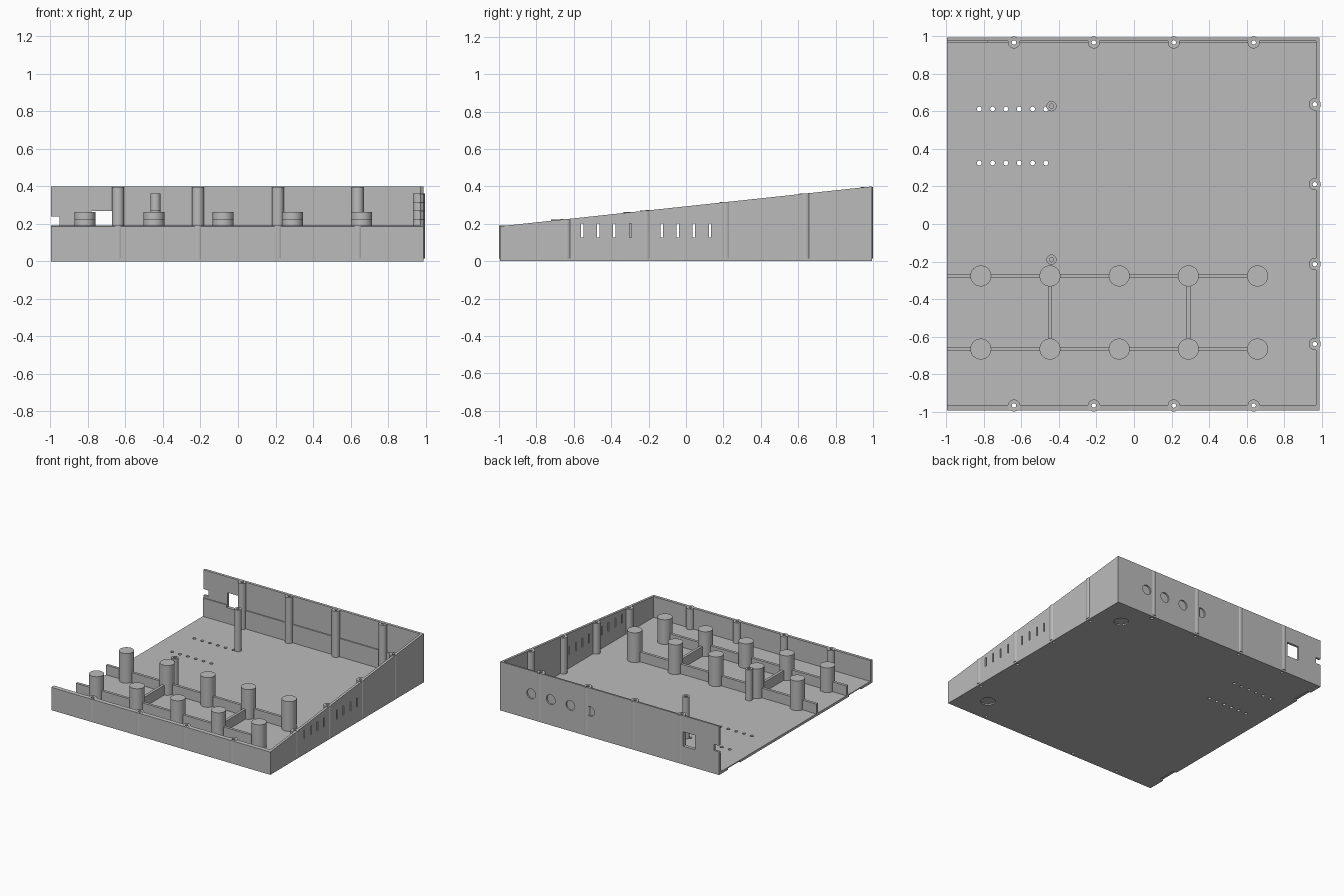
import bpy, bmesh
from mathutils import Matrix, Vector

if "Cube" in bpy.data.objects:
    bpy.data.objects.remove(bpy.data.objects["Cube"], do_unlink=True)

grey = bpy.data.materials.new("plain_grey")
grey.use_nodes = True
grey.diffuse_color = (0.5, 0.5, 0.5, 1)
grey.node_tree.nodes["Principled BSDF"].inputs["Base Color"].default_value = (0.5, 0.5, 0.5, 1)

X0, X1, Y = -0.997, 0.99, 0.995     # outer extents
FLOOR = 0.02


def rim(y):
    """Height of the sloping rim at depth y."""
    return 0.187 + 0.213 * (y + Y) / (2 * Y)


def box(bm, lo, hi):
    lo, hi = Vector(lo), Vector(hi)
    size = Matrix.Diagonal((*(hi - lo), 1))
    bmesh.ops.create_cube(bm, size=1, matrix=Matrix.Translation((lo + hi) / 2) @ size)


def rod(bm, x, y, z0, z1, r, segs=32):
    bmesh.ops.create_cone(bm, cap_ends=True, segments=segs, radius1=r, radius2=r, depth=z1 - z0,
                          matrix=Matrix.Translation((x, y, (z0 + z1) / 2)))


def make(name, bm):
    bmesh.ops.recalc_face_normals(bm, faces=bm.faces)
    mesh = bpy.data.meshes.new(name)
    bm.to_mesh(mesh)
    bm.free()
    mesh.materials.append(grey)
    ob = bpy.data.objects.new(name, mesh)
    bpy.context.scene.collection.objects.link(ob)
    return ob


def cut(ob, *cutters):
    for c in cutters:
        m = ob.modifiers.new(c.name, 'BOOLEAN')
        m.operation, m.solver, m.object = 'DIFFERENCE', 'EXACT', c
    dg = bpy.context.evaluated_depsgraph_get()
    dg.update()
    mesh = bpy.data.meshes.new_from_object(ob.evaluated_get(dg))
    ob.modifiers.clear()
    ob.data = mesh


# Wedge-shaped solid for the shell
bm = bmesh.new()
profile = [(-Y, 0), (Y, 0), (Y, rim(Y)), (-Y, rim(-Y))]
face = bm.faces.new([bm.verts.new((X0, y, z)) for y, z in profile])
ext = bmesh.ops.extrude_face_region(bm, geom=[face])
bmesh.ops.translate(bm, vec=(X1 - X0, 0, 0), verts=[v for v in ext["geom"] if isinstance(v, bmesh.types.BMVert)])
shell = make("case_shell", bm)

# Cavity, open on one side, plus the thinner upper back wall
bm = bmesh.new()
box(bm, (-1.2, -0.965, FLOOR), (0.97, 0.968, 1))
cavity = make("cavity_cutter", bm)
bm = bmesh.new()
box(bm, (-1.2, 0.9, 0.17), (0.97, 0.977, 1))
lip = make("lip_cutter", bm)

# Openings in walls and floor
bm = bmesh.new()
for start in (-0.555, -0.13):
    for i in range(4):
        y = start + i * 0.086
        box(bm, (0.9, y - 0.006, 0.127), (1.1, y + 0.006, 0.202))
box(bm, (-0.78, 0.9, 0.15), (-0.67, 1.1, 0.268))             # socket window
box(bm, (-1.1, 0.9, 0.19), (-0.953, 1.1, 0.24))              # edge notch
for y in (-0.77, 0.8):                                       # latch recesses
    box(bm, (-1.1, y - 0.08, -0.1), (-0.965, y + 0.08, 0.012))
for y in (0.613, 0.325):                                     # vent holes
    for i in range(6):
        rod(bm, -0.825 + i * 0.071, y, -0.1, 0.1, 0.013, 16)
for y in (-0.78, 0.78):                                      # foot recesses
    rod(bm, 0.78, y, -0.1, 0.01, 0.055)
for i in range(4):                                           # blind round sockets
    bmesh.ops.create_cone(bm, cap_ends=True, segments=32, radius1=0.04, radius2=0.04, depth=0.2,
                          matrix=Matrix.Translation((0.175 + i * 0.178, 1.083, 0.21))
                          @ Matrix.Rotation(1.5708, 4, 'X'))
openings = make("opening_cutter", bm)

# Screw bosses along three walls, with their drill holes
steps = [-0.64 + i * 0.426 for i in range(4)]
spots = [(x, s * 0.968) for x in steps for s in (-1, 1)] + [(0.964, y) for y in steps]
bm, drill = bmesh.new(), bmesh.new()
for x, y in spots:
    rod(bm, x, y, 0.015, rim(y), 0.032)
    rod(drill, x, y, -0.1, 1, 0.012, 16)
bosses = make("wall_bosses", bm)
drills = make("drill_cutter", drill)

# Free standing screw posts
bm, drill = bmesh.new(), bmesh.new()
for y in (-0.19, 0.628):
    rod(bm, -0.44, y, 0.015, rim(y), 0.027)
    rod(drill, -0.44, y, rim(y) - 0.1, 1, 0.012, 16)
posts = make("screw_posts", bm)
post_drills = make("post_drill_cutter", drill)

cut(shell, cavity, lip, openings, drills)
cut(bosses, drills)
cut(posts, post_drills)
for c in (cavity, lip, openings, drills, post_drills):
    bpy.data.objects.remove(c, do_unlink=True)

# Support pegs in two rows
rows = (-0.667, -0.277)
bm = bmesh.new()
for y in rows:
    for i in range(5):
        rod(bm, -0.817 + i * 0.369, y, 0.015, rim(y), 0.056, 40)
pegs = make("support_pegs", bm)

# Ribs joining the pegs
bm = bmesh.new()
for y in rows:
    box(bm, (X0, y - 0.011, 0.015), (0.65, y + 0.011, 0.1))
for x in (-0.448, 0.29):
    box(bm, (x - 0.011, rows[0] + 0.011, 0.015), (x + 0.011, rows[1] - 0.011, 0.1))
ribs = make("floor_ribs", bm)

bpy.ops.object.select_all(action='DESELECT')
for ob in (shell, bosses, posts, pegs):
    ob.select_set(True)
bpy.context.view_layer.objects.active = shell
bpy.ops.object.shade_smooth_by_angle()
